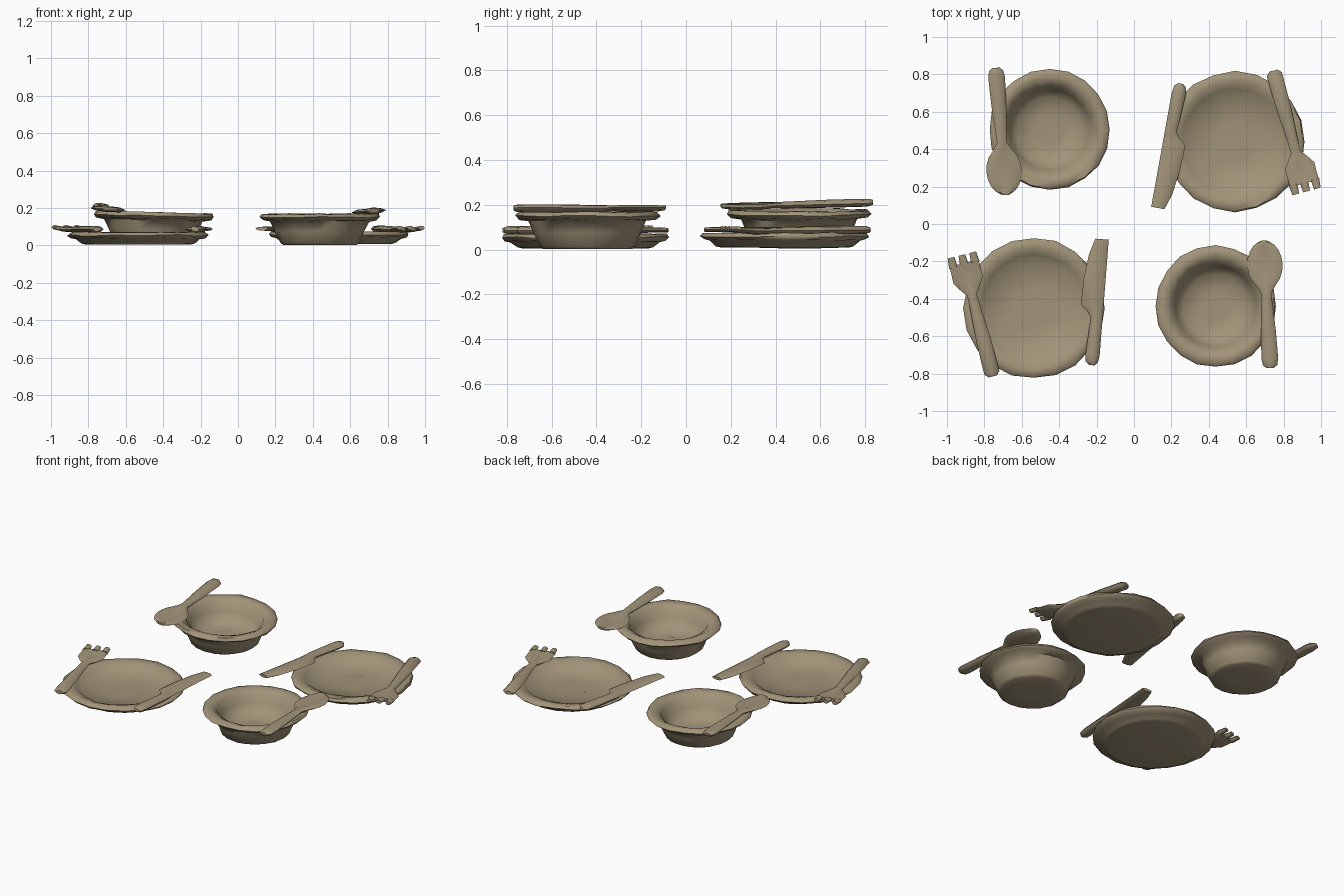
import bpy, bmesh, math, random
from mathutils import Vector, Matrix

if "Cube" in bpy.data.objects:
    bpy.data.objects.remove(bpy.data.objects["Cube"], do_unlink=True)

random.seed(4)
CLAY = (0.36, 0.295, 0.19, 1)
clay = bpy.data.materials.new("tan_clay")
clay.use_nodes = True
clay.diffuse_color = CLAY
clay.node_tree.nodes["Principled BSDF"].inputs["Base Color"].default_value = CLAY


def finish(bm, name, location, rotation, angle):
    """Turn a bmesh into a placed, smooth-shaded object."""
    bmesh.ops.recalc_face_normals(bm, faces=bm.faces)
    mesh = bpy.data.meshes.new(name)
    bm.to_mesh(mesh)
    bm.free()
    mesh.materials.append(clay)
    obj = bpy.data.objects.new(name, mesh)
    bpy.context.collection.objects.link(obj)
    obj.location = location
    obj.rotation_euler = [math.radians(a) for a in rotation]
    bpy.ops.object.select_all(action='DESELECT')
    obj.select_set(True)
    bpy.context.view_layer.objects.active = obj
    bpy.ops.object.shade_smooth_by_angle(angle=math.radians(angle))


def skin(bm, rings):
    """Bridge a list of vertex rings and cap both ends."""
    count = len(rings[0])
    for a, b in zip(rings, rings[1:]):
        for i in range(count):
            j = (i + 1) % count
            bm.faces.new((a[i], a[j], b[j], b[i]))
    bm.faces.new(rings[0])
    bm.faces.new(rings[-1])


def dish(name, profile, location, rotation=(0, 0, 0), sides=20, wobble=0.004):
    """Lathe a hand-thrown dish with a slightly uneven wall."""
    bm = bmesh.new()
    rings = []
    for radius, z in profile:
        ring = []
        for i in range(sides):
            a = math.tau * i / sides
            r = radius + random.uniform(-wobble, wobble)
            h = z + (random.uniform(-wobble, wobble) if z > 0.02 else 0)
            ring.append(bm.verts.new((r * math.cos(a), r * math.sin(a), h)))
        rings.append(ring)
    skin(bm, rings)
    finish(bm, name, location, rotation, 60)


def loft(bm, stations):
    """Stations are (y, left, right, bottom, top, hollow)."""
    rings = []
    for y, left, right, low, high, hollow in stations:
        mid, edge = (left + right) / 2, (right - left) * 0.16
        zm, soft = (low + high) / 2, (high - low) * 0.12
        section = ((left, zm), (left + edge, high - soft), (mid, high - hollow),
                   (right - edge, high - soft), (right, zm),
                   (right - edge, low + soft), (mid, low), (left + edge, low + soft))
        rings.append([bm.verts.new((x, y, z)) for x, z in section])
    skin(bm, rings)


def even(y, half, low, high, hollow=0):
    return (y, -half, half, low, high, hollow)


def spoon(name, location, rotation):
    bm = bmesh.new()
    stations = [even(0, 0.02, 0.008, 0.03), even(0.015, 0.038, 0.002, 0.034),
                even(0.05, 0.045, 0, 0.036), even(0.2, 0.04, 0, 0.036),
                even(0.4, 0.026, 0.002, 0.032)]
    # oval scoop
    for k in range(1, 9):
        a = math.pi * (0.1 + 0.1 * k)
        s = math.sin(a)
        stations.append(even(0.552 - 0.13 * math.cos(a), 0.095 * s,
                             0.014 - 0.014 * s, 0.032, 0.018 * s * s))
    stations.append(even(0.682, 0.014, 0.016, 0.03))
    loft(bm, stations)
    finish(bm, name, location, rotation, 50)


def fork(name, location, rotation):
    bm = bmesh.new()
    # handle, neck and flared head
    loft(bm, [even(0, 0.022, 0.006, 0.03), even(0.02, 0.042, 0, 0.036),
              even(0.2, 0.04, 0, 0.036), even(0.36, 0.03, 0.002, 0.034),
              even(0.45, 0.026, 0.004, 0.032), even(0.49, 0.055, 0.002, 0.032, 0.004),
              even(0.53, 0.081, 0.002, 0.032, 0.01), even(0.58, 0.08, 0.006, 0.034, 0.01),
              even(0.625, 0.08, 0.012, 0.038, 0.006)])
    # three stubby tines
    for x in (-0.06, 0, 0.06):
        loft(bm, [(0.615, x - 0.024, x + 0.024, 0.012, 0.037, 0),
                  (0.67, x - 0.018, x + 0.018, 0.018, 0.04, 0)])
    finish(bm, name, location, rotation, 50)


def knife(name, location, rotation):
    bm = bmesh.new()
    # straight spine on the right, blade swelling out on the left
    loft(bm, [(-0.038, -0.052, -0.022, 0.006, 0.03, 0),
              (-0.02, -0.072, -0.006, 0, 0.036, 0),
              (0.02, -0.076, 0, 0, 0.038, 0),
              (0.216, -0.064, 0, 0, 0.036, 0),
              (0.25, -0.085, 0, 0.002, 0.034, 0),
              (0.281, -0.122, 0, 0.004, 0.032, 0),
              (0.42, -0.117, 0, 0.006, 0.032, 0),
              (0.554, -0.099, 0, 0.008, 0.032, 0),
              (0.638, -0.072, 0, 0.01, 0.03, 0)])
    finish(bm, name, location, rotation, 50)


PLATE = [(0.08, 0.006), (0.28, 0.004), (0.305, 0.01), (0.335, 0.034), (0.362, 0.039),
         (0.375, 0.054), (0.362, 0.07), (0.325, 0.068), (0.285, 0.054),
         (0.262, 0.03), (0.1, 0.026)]
BOWL = [(0.08, 0.004), (0.195, 0.002), (0.212, 0.012), (0.24, 0.075), (0.262, 0.128),
        (0.305, 0.135), (0.324, 0.15), (0.312, 0.167), (0.275, 0.168),
        (0.238, 0.148), (0.215, 0.09), (0.175, 0.038), (0.08, 0.028)]

# dishes
dish("front_plate", PLATE, (-0.535, -0.45, 0))
dish("back_plate", PLATE, (0.54, 0.44, 0.004))
dish("front_bowl", BOWL, (0.437, -0.44, 0))
dish("back_bowl", BOWL, (-0.455, 0.505, 0.008), (0, 1.5, 0))

# cutlery resting on the rims
knife("front_knife", (-0.185, -0.72, 0.067), (0, 0, -4.5))
knife("back_knife", (0.205, 0.72, 0.069), (0, 0, 169.8))
fork("front_fork", (-0.755, -0.815, 0.068), (0, 0, 14.3))
fork("back_fork", (0.745, 0.82, 0.07), (-0.5, 0, 195.4))
spoon("front_spoon", (0.73, -0.77, 0.166), (0, -4, 3))
spoon("back_spoon", (-0.74, 0.835, 0.192), (-1.5, -4, 184.7))
